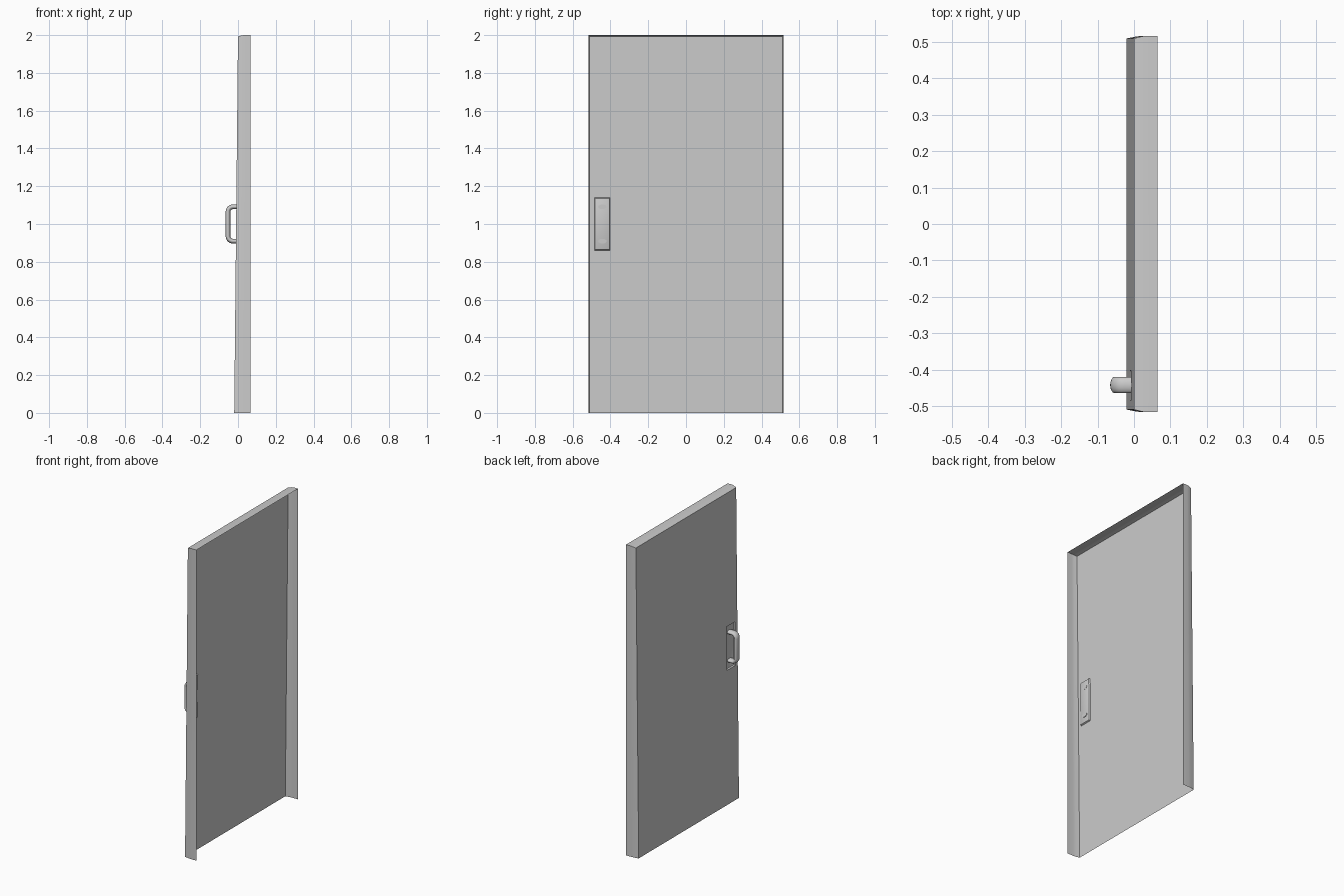
import bpy, bmesh
from math import sin, cos, pi
from mathutils import Vector

if "Cube" in bpy.data.objects:
    bpy.data.objects.remove(bpy.data.objects["Cube"])


def face_x(z):
    # the door skin leans slightly: further out at the bottom
    return -0.02 + 0.01 * z


def finish(name, bm, angle):
    bmesh.ops.remove_doubles(bm, verts=bm.verts, dist=1e-5)
    bmesh.ops.recalc_face_normals(bm, faces=bm.faces)
    me = bpy.data.meshes.new(name)
    bm.to_mesh(me)
    bm.free()
    ob = bpy.data.objects.new(name, me)
    bpy.context.collection.objects.link(ob)
    bpy.ops.object.select_all(action='DESELECT')
    ob.select_set(True)
    bpy.context.view_layer.objects.active = ob
    bpy.ops.object.shade_smooth_by_angle(angle=angle)
    return ob


def bridge(bm, a, b, closed):
    n = len(a)
    for i in range(n if closed else n - 1):
        j = (i + 1) % n
        bm.faces.new((a[i], a[j], b[j], b[i]))


# Door skin with an opening for the handle recess
W, H = 0.51, 1.993
Y0, Y1, Z0, Z1 = -0.485, -0.402, 0.86, 1.14
bm = bmesh.new()
ys, zs = (-W, Y0, Y1, W), (0, Z0, Z1, H)
grid = [[bm.verts.new((face_x(z), y, z)) for z in zs] for y in ys]
for i in range(3):
    for j in range(3):
        if (i, j) != (1, 1):
            bm.faces.new((grid[i][j], grid[i + 1][j], grid[i + 1][j + 1], grid[i][j + 1]))

# Rolled flange along both sides and the top, open at the bottom
profile = [(0.0, 0.0), (0.3, 0.005), (0.5, 0.007), (1.0, 0.007)]
rings = []
for t, grow in profile:
    ring = []
    w, h = W + grow, H + grow
    path = [(-w, 0)] + [(-w, z) for z in (Z0, Z1)] + [(-w, h)]
    path += [(Y0, h), (Y1, h), (w, h), (w, Z1), (w, Z0), (w, 0)]
    for y, z in path:
        x = face_x(min(z, H))
        ring.append(bm.verts.new((x + t * (0.065 - x), y, z)))
    rings.append(ring)
for a, b in zip(rings, rings[1:]):
    bridge(bm, a, b, False)

# Shallow pressed recess behind the handle
loops = []
for inset, depth in ((0, 0), (0.004, 0.008), (0.008, 0.01)):
    corners = ((Y0 + inset, Z0 + inset), (Y1 - inset, Z0 + inset),
               (Y1 - inset, Z1 - inset), (Y0 + inset, Z1 - inset))
    loops.append([bm.verts.new((face_x(z) + depth, y, z)) for y, z in corners])
for a, b in zip(loops, loops[1:]):
    bridge(bm, a, b, True)
bm.faces.new(loops[-1])
finish("door_panel", bm, 0.6)

# Pull handle: oval section swept along a rounded C path
bm = bmesh.new()
X_IN, X_OUT, ZC, HALF, R = 0.002, -0.053, 1.0, 0.091, 0.026
path = [(X_IN, ZC + HALF, pi / 2)]
for centre_z, start in ((ZC + HALF - R, pi / 2), (ZC - HALF + R, pi)):
    for k in range(7):
        a = start + k / 6 * pi / 2
        path.append((X_OUT + R + R * cos(a), centre_z + R * sin(a), a))
path.append((X_IN, ZC - HALF, 3 * pi / 2))
SIDES = 16
prev = None
for x, z, a in path:
    ring = []
    for s in range(SIDES):
        u = 2 * pi * s / SIDES
        out = 0.0125 * cos(u)
        ring.append(bm.verts.new((x + out * cos(a), -0.4425 + 0.0225 * sin(u), z + out * sin(a))))
    if prev:
        bridge(bm, prev, ring, True)
    else:
        bm.faces.new(ring)
    prev = ring
bm.faces.new(prev)
finish("pull_handle", bm, 0.7)
